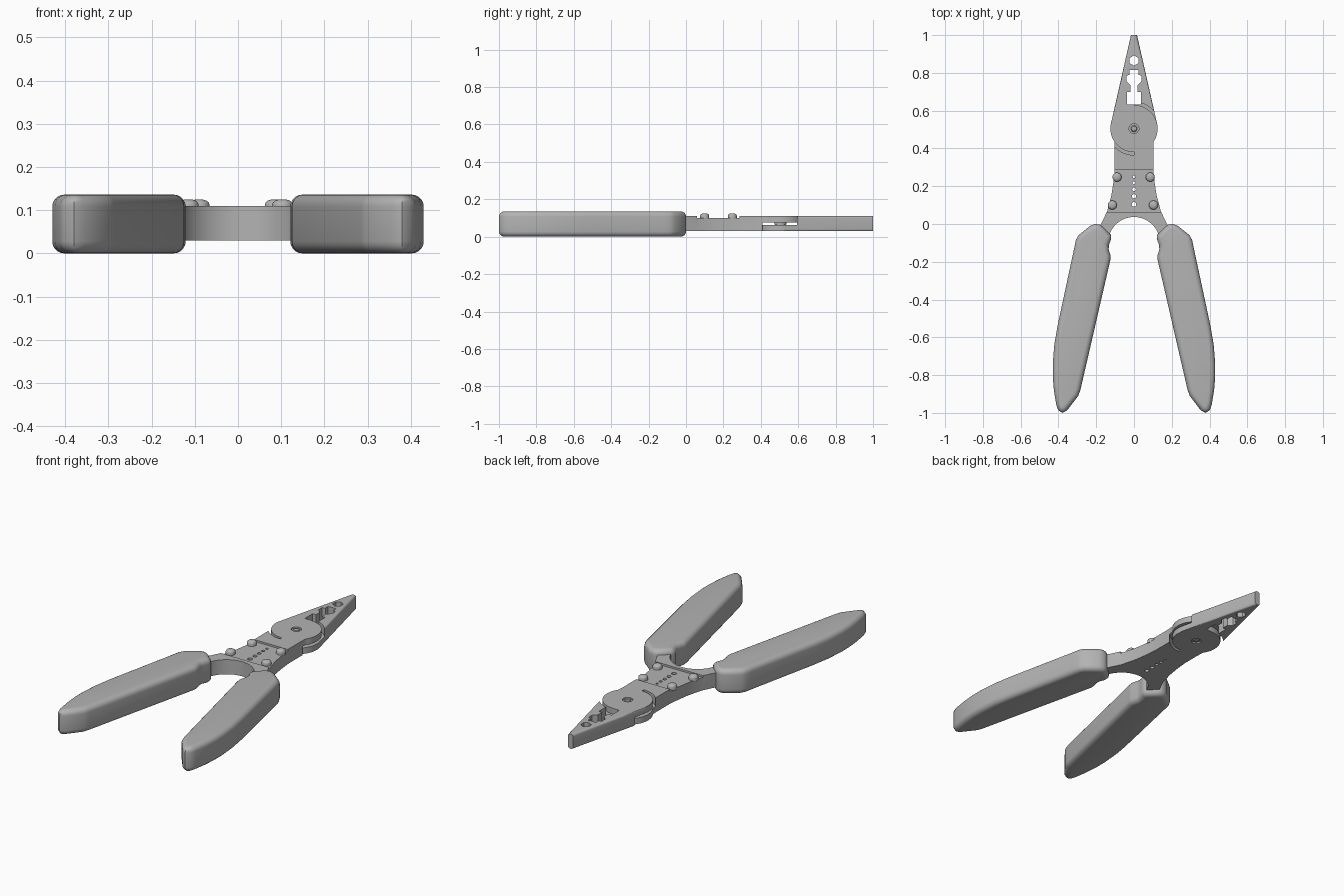
import bpy, bmesh, math
from mathutils import Vector

if "Cube" in bpy.data.objects:
    bpy.data.objects.remove(bpy.data.objects["Cube"])

grey = bpy.data.materials.new("tool grey")
grey.use_nodes = True
grey.diffuse_color = (0.45, 0.45, 0.45, 1)
grey.node_tree.nodes["Principled BSDF"].inputs["Base Color"].default_value = (0.45, 0.45, 0.45, 1)

Z0, Z1 = 0.03, 0.11          # metal thickness
PIVOT = Vector((0, 0.505))
DISC, CLEAR = 0.125, 0.14    # pivot disc and the clearance around it


def arc(c, r, a0, a1, n):
    return [(c[0] + r * math.cos(math.radians(a0 + (a1 - a0) * i / n)),
             c[1] + r * math.sin(math.radians(a0 + (a1 - a0) * i / n))) for i in range(n + 1)]


def finish(name, bm):
    bmesh.ops.recalc_face_normals(bm, faces=bm.faces)
    me = bpy.data.meshes.new(name)
    bm.to_mesh(me)
    bm.free()
    me.materials.append(grey)
    ob = bpy.data.objects.new(name, me)
    bpy.context.collection.objects.link(ob)
    return ob


def prism(outline, z0, z1):
    bm = bmesh.new()
    face = bm.faces.new([bm.verts.new((x, y, z0)) for x, y in outline])
    top = bmesh.ops.extrude_face_region(bm, geom=[face])["geom"]
    bmesh.ops.translate(bm, vec=(0, 0, z1 - z0),
                        verts=[v for v in top if isinstance(v, bmesh.types.BMVert)])
    return bm


def lathe(name, profile, x, y, n=32):
    bm = bmesh.new()
    rings = [[bm.verts.new((x + px, y + py, z)) for px, py in arc((0, 0), r, 0, 360 - 360 / n, n - 1)]
             for r, z in profile]
    for a, b in zip(rings, rings[1:]):
        for i in range(n):
            bm.faces.new((a[i], a[(i + 1) % n], b[(i + 1) % n], b[i]))
    bm.faces.new(rings[0])
    bm.faces.new(rings[-1])
    return finish(name, bm)


def activate(ob):
    bpy.ops.object.select_all(action="DESELECT")
    ob.select_set(True)
    bpy.context.view_layer.objects.active = ob


def apply_all(ob):
    activate(ob)
    for m in list(ob.modifiers):
        bpy.ops.object.modifier_apply(modifier=m.name)


def cut(ob, cutter):
    m = ob.modifiers.new("cut", "BOOLEAN")
    m.operation, m.solver, m.object = "DIFFERENCE", "EXACT", cutter


def smooth(ob, angle=35):
    activate(ob)
    bpy.ops.object.shade_smooth_by_angle(angle=math.radians(angle))


# One half of the pliers: left jaw, upper pivot disc, right arm
jaw_inside = [(-0.038, 0.632), (-0.038, 0.70), (-0.018, 0.70), (-0.018, 0.735),
              (-0.04, 0.755), (-0.04, 0.785), (-0.024, 0.79), (-0.024, 0.815), (0, 0.815),
              (0, 0.838), (-0.023, 0.851), (-0.023, 0.879), (0, 0.892)]
arm_outside = [(0.17, -0.15), (0.21, -0.1), (0.18, -0.01), (0.143, 0.065), (0.12, 0.15),
               (0.109, 0.22), (0.102, 0.29), (0.102, 0.40)]
half = ([(0, 1), (-0.016, 1)] + arc(PIVOT, DISC, 168, 270, 24)
        + arc((0, -0.1), 0.137, 90, 0, 20) + arm_outside
        + arc(PIVOT, DISC, -34, 89.9, 28) + [(0, 0.632)] + jaw_inside)

bm = prism(half, Z0, Z1)
# Round the outer long edges of the jaw
rim = [e for e in bm.edges if abs(e.verts[0].co.z - e.verts[1].co.z) < 1e-4
       and e.calc_length() > 0.3 and all(v.co.x < -0.01 for v in e.verts)]
bmesh.ops.bevel(bm, geom=rim, offset=0.013, segments=4, profile=0.5, affect="EDGES")
half_a = finish("left_jaw_and_right_arm", bm)

# Clear the space of the opposite pivot disc
clearance = lathe("clearance_cutter", [(CLEAR, 0), (CLEAR, 0.077)], *PIVOT, n=96)
cut(half_a, clearance)
apply_all(half_a)

# The other half is the same part turned over about the long axis
half_b = half_a.copy()
half_b.data = half_a.data.copy()
half_b.name = "right_jaw_and_left_arm"
bpy.context.collection.objects.link(half_b)
for v in half_b.data.vertices:
    v.co.x, v.co.z = -v.co.x, Z0 + Z1 - v.co.z

# Recess for the gauge plate, wire holes and pivot bore
recess = finish("recess_cutter", prism([(-0.3, 0.06), (0.3, 0.06), (0.3, 0.285), (-0.3, 0.285)], 0.1, 0.2))
cutters = [clearance, recess, lathe("bore_cutter", [(0.026, 0), (0.026, 0.2)], *PIVOT, n=30)]
for i, y in enumerate((0.25, 0.218, 0.184, 0.147, 0.104)):
    r = 0.007 + 0.0013 * i
    cutters.append(lathe("wire_hole_cutter", [(r, 0), (r, 0.2)], 0, y, n=18))
for ob in (half_a, half_b):
    for c in cutters[1:]:
        cut(ob, c)
    apply_all(ob)
    smooth(ob)
for c in cutters:
    bpy.data.objects.remove(c)

# Pivot pin, dished on both ends
smooth(lathe("pivot_pin", [(0.013, 0.032), (0.017, 0.038), (0.026, 0.038), (0.026, 0.065), (0.032, 0.065),
                           (0.032, 0.075), (0.026, 0.075), (0.026, 0.102), (0.017, 0.102),
                           (0.013, 0.108)], *PIVOT))

# Rivets on the gauge plate
for x, y in ((-0.09, 0.248), (0.086, 0.248), (-0.115, 0.1), (0.103, 0.1)):
    smooth(lathe("rivet", [(0.024, 0.095), (0.024, 0.113), (0.022, 0.118), (0.017, 0.122),
                           (0.008, 0.125)], x, y), 60)

# Handle grips
grip = [(0.205, 0), (0.23, -0.008), (0.295, -0.06), (0.308, -0.085), (0.314, -0.115), (0.405, -0.54),
        (0.422, -0.64), (0.43, -0.74), (0.43, -0.81), (0.424, -0.88), (0.412, -0.955),
        (0.402, -0.985), (0.38, -1.0), (0.355, -0.988), (0.295, -0.91), (0.284, -0.88),
        (0.125, -0.19), (0.124, -0.168), (0.134, -0.135), (0.133, -0.11), (0.121, -0.08),
        (0.122, -0.058), (0.165, -0.015), (0.182, -0.003)]
for side, name in ((1, "left_grip"), (-1, "right_grip")):
    ob = finish(name, prism([(side * x, y) for x, y in grip], 0, 0.136))
    weight = ob.data.attributes.new("bevel_weight_edge", "FLOAT", "EDGE")
    for e in ob.data.edges:
        a, b = (ob.data.vertices[i].co for i in e.vertices)
        weight.data[e.index].value = 1.0 if abs(a.z - b.z) < 0.01 else 0.0
    m = ob.modifiers.new("round", "BEVEL")
    m.limit_method, m.width, m.segments, m.use_clamp_overlap = "WEIGHT", 0.028, 5, False
    apply_all(ob)
    smooth(ob, 50)
